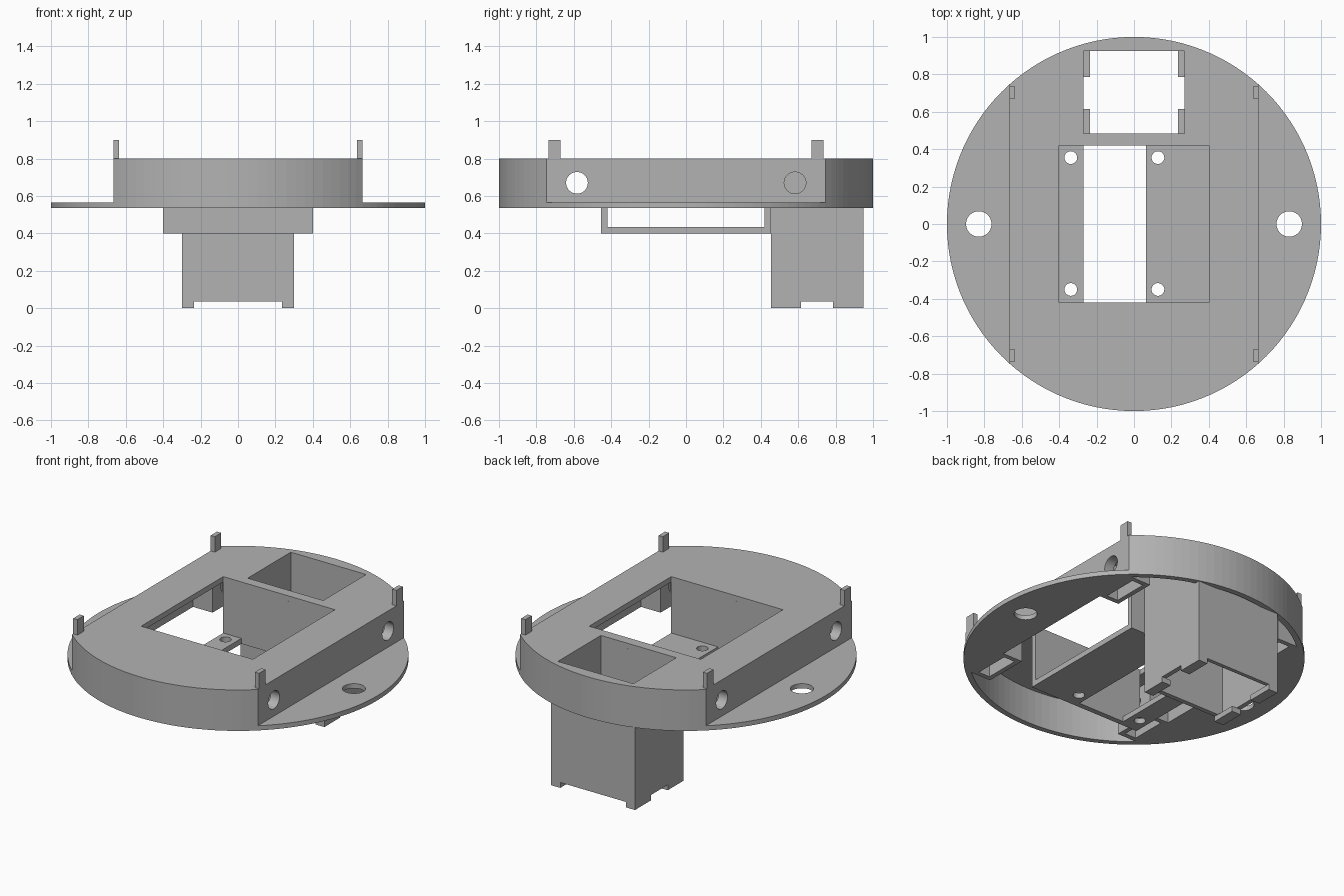
import bpy
import bmesh
from mathutils import Matrix, Vector

if "Cube" in bpy.data.objects:
    bpy.data.objects.remove(bpy.data.objects["Cube"])

grey = bpy.data.materials.new("plain grey")
grey.use_nodes = True
COLOUR = (0.45, 0.45, 0.45, 1)
grey.diffuse_color = COLOUR
grey.node_tree.nodes["Principled BSDF"].inputs["Base Color"].default_value = COLOUR

T = 0.035                       # wall thickness
BASE, TOP = 0.535, 0.8          # housing underside and deck
SIDE = 0.665                    # half width of the raised housing
BORE_Y, BORE_Z = 0.583, 0.67    # screw bores in the side walls


def finish(name, bm):
    mesh = bpy.data.meshes.new(name)
    bm.to_mesh(mesh)
    bm.free()
    mesh.materials.append(grey)
    obj = bpy.data.objects.new(name, mesh)
    bpy.context.collection.objects.link(obj)
    return obj


def box(name, x, y, z):
    bm = bmesh.new()
    bmesh.ops.create_cube(bm, size=1)
    for v in bm.verts:
        v.co = Vector(r[0] if c < 0 else r[1] for c, r in zip(v.co, (x, y, z)))
    return finish(name, bm)


def cylinder(name, radius, centre, depth, axis="Z", segments=48):
    bm = bmesh.new()
    bmesh.ops.create_cone(bm, cap_ends=True, segments=segments,
                          radius1=radius, radius2=radius, depth=depth)
    if axis == "X":
        bm.transform(Matrix.Rotation(1.5707963, 4, "Y"))
    bm.transform(Matrix.Translation(centre))
    return finish(name, bm)


def combine(obj, cutter, operation="DIFFERENCE"):
    mod = obj.modifiers.new("cut", "BOOLEAN")
    mod.operation, mod.solver, mod.object = operation, "EXACT", cutter
    bpy.context.view_layer.objects.active = obj
    bpy.ops.object.modifier_apply(modifier=mod.name)
    bpy.data.objects.remove(cutter)


def mirrored(s, a, b):
    return sorted((s * a, s * b))


# Round housing with a hollow underside and thin side flanges
housing = cylinder("housing", 1, (0, 0, (BASE + TOP) / 2), TOP - BASE, segments=120)
cavity = cylinder("cavity", 1 - T, (0, 0, BASE), 2 * (TOP - T - BASE), segments=120)
combine(cavity, box("slab", (T - SIDE, SIDE - T), (-2, 2), (0, 2)), "INTERSECT")
combine(housing, cavity)
for s in (-1, 1):
    combine(housing, box("step", mirrored(s, SIDE, 2), (-2, 2), (BASE + 0.03, 2)))
    combine(housing, cylinder("flange_hole", 0.068, (s * 0.83, 0, BASE), 0.3))
    for t in (-1, 1):
        combine(housing, cylinder("bore", 0.058, (s * 0.65, t * BORE_Y, BORE_Z), 0.2, "X"))

# Deck openings above the tray and the shaft
combine(housing, box("tray_opening", (-0.4, 0.4), (-0.42, 0.42), (0.7, 1)))
combine(housing, box("shaft_opening", (-0.27, 0.27), (0.485, 0.925), (0.7, 1)))

# Hanging tray: two end walls and two drilled floor strips
for name, y in (("tray_front_wall", (-0.455, -0.42)), ("tray_back_wall", (0.42, 0.455))):
    box(name, (-0.4, 0.4), y, (0.4, TOP - T))
for name, x, hole_x in (("tray_right_floor", (-0.4, -0.27), -0.338),
                        ("tray_left_floor", (0.065, 0.4), 0.128)):
    floor = box(name, x, (-0.42, 0.42), (0.4, 0.4 + T))
    for hole_y in (-0.35, 0.355):
        combine(floor, cylinder("screw_hole", 0.034, (hole_x, hole_y, 0.4), 0.2))

# Square shaft whose lower edge is notched, leaving corner feet
shaft = box("shaft", (-0.3, 0.3), (0.455, 0.95), (T, TOP - T))
combine(shaft, box("shaft_inside", (-0.27, 0.27), (0.485, 0.925), (-1, 2)))
for s in (-1, 1):
    side = "left" if s > 0 else "right"
    for end, y in (("front", (0.455, 0.615)), ("back", (0.785, 0.95))):
        box(f"shaft_foot_{side}_{end}", mirrored(s, 0.235, 0.3), y, (0, T))

# Nut pockets behind the bores, and upright tabs on the deck
for s in (-1, 1):
    for t in (-1, 1):
        place = ("left" if s > 0 else "right") + ("_back" if t > 0 else "_front")
        pocket = box("nut_pocket_" + place, mirrored(s, 0.49, SIDE - T),
                     mirrored(t, 0.44, 0.73), (BASE, TOP - T))
        combine(pocket, box("pocket_inside", mirrored(s, 0.52, 0.6),
                            mirrored(t, 0.47, 0.70), (0, 2)))
        combine(pocket, cylinder("bore", 0.058, (s * 0.56, t * BORE_Y, BORE_Z), 0.3, "X"))
        box("tab_" + place, mirrored(s, 0.635, SIDE), mirrored(t, 0.67, 0.735), (TOP, 0.9))
